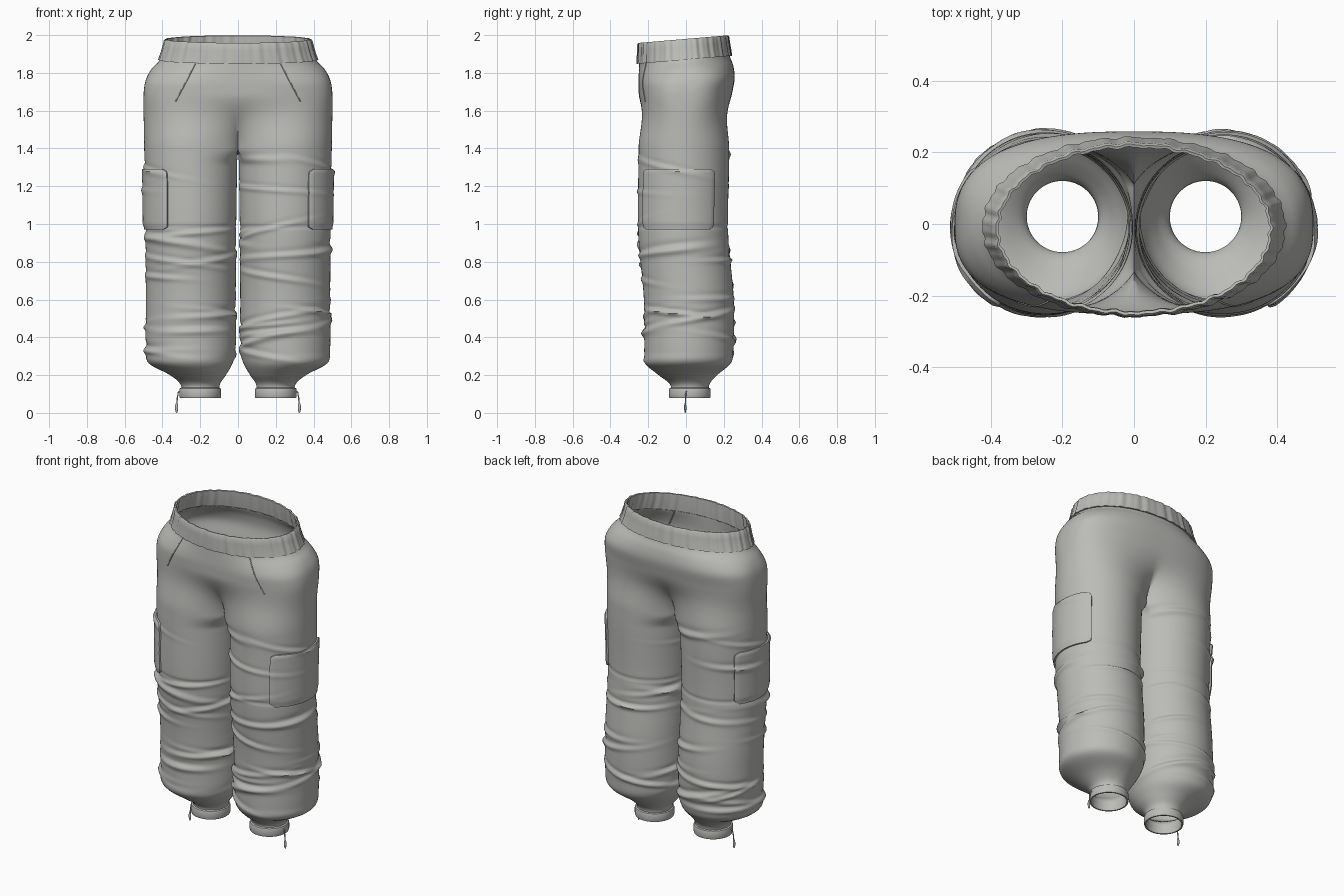
import bpy, bmesh, math, random
from mathutils import Vector

cube = bpy.data.objects.get("Cube")
if cube:
    bpy.data.objects.remove(cube, do_unlink=True)

fabric = bpy.data.materials.new("grey_fabric")
fabric.use_nodes = True
GREY = (0.5, 0.5, 0.48, 1)
fabric.diffuse_color = GREY
fabric.node_tree.nodes["Principled BSDF"].inputs["Base Color"].default_value = GREY

# Leg cross-sections: height, centre x, half width, centre y, half depth
SECTIONS = [
    (0.08, 0.2, 0.103, 0.02, 0.103), (0.15, 0.2, 0.104, 0.02, 0.104),
    (0.2, 0.212, 0.148, 0.01, 0.155), (0.26, 0.25, 0.22, 0.01, 0.225),
    (0.32, 0.25, 0.237, 0.015, 0.235), (0.6, 0.25, 0.238, 0.015, 0.238),
    (0.95, 0.25, 0.24, -0.015, 0.238), (1.3, 0.25, 0.245, -0.012, 0.24),
    (1.5, 0.25, 0.248, -0.01, 0.24), (1.68, 0.25, 0.25, -0.003, 0.247),
    (1.76, 0.245, 0.244, 0.003, 0.255), (1.82, 0.23, 0.228, 0, 0.25),
    (1.87, 0.207, 0.205, -0.008, 0.24), (1.98, 0.19, 0.19, -0.015, 0.232),
]
CROTCH = 1.4
EDGE = math.radians(150)      # where the outer arc of a leg meets the centre line


def smooth(lo, hi, v):
    v = min(1, max(0, (v - lo) / (hi - lo)))
    return v * v * (3 - 2 * v)


def slope(i):
    a, b = SECTIONS[max(i - 1, 0)], SECTIONS[min(i + 1, len(SECTIONS) - 1)]
    return [(q - p) / (b[0] - a[0]) for p, q in zip(a, b)]


def section(z):
    i = 0
    while i < len(SECTIONS) - 2 and z > SECTIONS[i + 1][0]:
        i += 1
    a, b, m, n = SECTIONS[i], SECTIONS[i + 1], slope(i), slope(i + 1)
    h = b[0] - a[0]
    u = (z - a[0]) / h
    e = u * u * (3 - 2 * u)
    return [a[k] * (1 - e) + b[k] * e
            + h * u * (1 - u) * ((1 - u) * m[k] - u * n[k]) for k in range(1, 5)]


# Cloth folds: low height, high height, count, strength
FOLD_BANDS = [(0.31, 0.54, 8, 0.014), (0.6, 0.72, 2, 0.01),
              (0.8, 0.97, 6, 0.012), (1.18, 1.36, 3, 0.011)]


def make_folds(seed):
    rng = random.Random(seed)
    folds = []
    for lo, hi, count, amp in FOLD_BANDS:
        for i in range(count):
            folds.append((lo + (hi - lo) * (i + rng.random()) / count,
                          rng.uniform(-math.pi, math.pi), rng.uniform(0.7, 1.4),
                          rng.uniform(-0.06, 0.06), amp * rng.uniform(0.6, 1.2),
                          rng.uniform(0.011, 0.018)))
    return folds


FOLDS = {1: make_folds(4), -1: make_folds(11)}


def fold_height(side, t, z):
    total = -0.005 * math.exp(-((z - 0.985) / 0.008) ** 2)   # knee seam
    for z0, t0, spread, tilt, amp, width in FOLDS[side]:
        if abs(z - z0) > 0.2:
            continue
        dt = (t - t0 + math.pi) % math.tau - math.pi
        d = (z - z0 - tilt * dt) / width
        if abs(d) < 4:
            ridge = math.exp(-d * d) - 0.45 * math.exp(-(d - 1.7) ** 2)
            total += amp * ridge * math.exp(-(dt / spread) ** 2)
    return total


def power(v, e):
    return math.copysign(abs(v) ** e, v)


def surface(side, t, z, off=0):
    """Point on the cloth; t = 0 faces outwards and t < 0 is the front."""
    t = (t + math.pi) % math.tau - math.pi
    cx, a, cy, b = section(z)
    pinch = min(1, (abs(t) / EDGE) ** 8) * smooth(1.31, CROTCH, z)
    hip = smooth(CROTCH, 1.7, z)
    s = max(-1, min(1, t / EDGE)) * math.pi / 2
    e = 1 - 0.25 * hip * (1 - smooth(1.74, 1.9, z))
    x = (cx + a * math.cos(t)) * (1 - pinch)
    y = b * math.sin(t)
    x += hip * ((cx + a) * power(math.cos(s), e) - x)
    y += hip * (b * power(math.sin(s), e) - y)
    if z < 1.5:
        off += fold_height(side, t, z) * (1 - pinch) * (1 - smooth(1.36, 1.5, z))
    ang = t + hip * (s - t)
    x = x + off * math.cos(ang)
    y = y + cy + off * math.sin(ang)
    if pinch < 0.3:
        x = max(x, 0.004)
    x = 0 if x < 1e-5 else x
    return Vector((side * x, y, z + 0.085 * y * smooth(1.6, 1.87, z)))


def finish(obj, angle=45):
    obj.data.materials.append(fabric)
    bpy.ops.object.select_all(action='DESELECT')
    obj.select_set(True)
    bpy.context.view_layer.objects.active = obj
    bpy.ops.object.shade_smooth_by_angle(angle=math.radians(angle))


def mesh_object(name, bm, angle=45):
    bmesh.ops.remove_doubles(bm, verts=bm.verts, dist=1e-5)
    mesh = bpy.data.meshes.new(name)
    bm.to_mesh(mesh)
    bm.free()
    obj = bpy.data.objects.new(name, mesh)
    bpy.context.collection.objects.link(obj)
    finish(obj, angle)


def skin(bm, rows, wrap, flip=False):
    for low, high in zip(rows, rows[1:]):
        count = min(len(low), len(high))
        for i in range(count if wrap else count - 1):
            j = (i + 1) % count
            quad = [low[i], low[j], high[j], high[i]]
            bm.faces.new(quad[::-1] if flip else quad)


def tube(name, points, radius):
    curve = bpy.data.curves.new(name, 'CURVE')
    curve.dimensions = '3D'
    curve.bevel_depth, curve.bevel_resolution = radius, 2
    spline = curve.splines.new('POLY')
    spline.points.add(len(points) - 1)
    for p, co in zip(spline.points, points):
        p.co = (*co, 1)
    curve.materials.append(fabric)
    bpy.context.collection.objects.link(bpy.data.objects.new(name, curve))


# Trouser body: two legs joined along the crotch, then the hips
OUTER, INNER, LEG_ROWS, HIP_ROWS = 96, 32, 130, 40
outer = [EDGE * (2 * i / OUTER - 1) for i in range(OUTER + 1)]
inner = [EDGE + (math.tau - 2 * EDGE) * i / INNER for i in range(1, INNER)]
bm = bmesh.new()
for side in (1, -1):
    legs = [[bm.verts.new(surface(side, t, 0.08 + (CROTCH - 0.08) * r / LEG_ROWS))
             for t in outer + inner] for r in range(LEG_ROWS + 1)]
    hips = [[bm.verts.new(surface(side, t, CROTCH + (1.9 - CROTCH) * r / HIP_ROWS))
             for t in outer] for r in range(1, HIP_ROWS + 1)]
    skin(bm, legs, True, side < 0)
    skin(bm, [legs[-1][:OUTER + 1]] + hips, False, side < 0)
mesh_object("trouser_body", bm, 70)

# Gathered elastic waistband
loop = [(1, t) for t in outer[:-1]] + [(-1, t) for t in outer[:0:-1]]
profile = [(1.872, -0.004), (1.87, 0.01), (1.9, 0.011), (1.94, 0.009), (1.97, 0.009),
           (1.98, 0.004), (1.978, -0.004), (1.93, -0.006), (1.875, -0.006)]
bm = bmesh.new()
rows = []
for z, off in profile:
    rows.append([bm.verts.new(surface(
        side, t, z, off + 0.0022 * (math.sin(i * 0.93) + math.sin(i * 1.57 + side))))
        for i, (side, t) in enumerate(loop)])
skin(bm, rows, True)
mesh_object("waistband", bm)

for side, label in ((1, "left"), (-1, "right")):
    # Cargo pocket with rounded corners, wrapped round the outside of the leg
    bm = bmesh.new()
    steps, radius, low, high = 28, 0.03, 0.97, 1.29
    grid = [0] + [i / steps for i in range(steps + 1)] + [1]
    last = len(grid) - 1
    rows = []
    for j, v in enumerate(grid):
        z = low + (high - low) * v
        d = radius - min(radius, z - low, high - z)
        inset = (radius - math.sqrt(max(0, radius ** 2 - d * d))) / 0.24
        t0, t1 = math.radians(-60) + inset, math.radians(42) - inset
        row = []
        for i, u in enumerate(grid):
            rim = min(i, j, last - i, last - j)
            off = (-0.008, 0.009, 0.014)[min(rim, 2)]
            row.append(bm.verts.new(surface(side, t0 + (t1 - t0) * u, z, off)))
        rows.append(row)
    skin(bm, rows, False, side < 0)
    mesh_object(label + "_cargo_pocket", bm)

    # Slanted hip pocket seam
    path = []
    for k in range(15):
        z, x = 1.65 + 0.22 * k / 14, 0.33 - 0.105 * k / 14
        a, b = -EDGE, 0
        for _ in range(30):
            m = (a + b) / 2
            if abs(surface(side, m, z).x) < x:
                a = m
            else:
                b = m
        path.append(surface(side, a, z))
    tube(label + "_hip_pocket_seam", path, 0.003)

    # Ankle cuff
    bm = bmesh.new()
    rows = []
    for r, z in ((0.1, 0.14), (0.1, 0.08), (0.108, 0.08), (0.111, 0.09),
                 (0.111, 0.12), (0.108, 0.13), (0.1, 0.134)):
        rows.append([bm.verts.new((side * 0.2 + r * math.cos(math.tau * i / 64),
                                   0.02 + r * math.sin(math.tau * i / 64), z))
                     for i in range(64)])
    skin(bm, rows, True)
    mesh_object(label + "_ankle_cuff", bm)

    # Drawstring and its toggle
    tube(label + "_drawstring", [(side * x, y, z) for x, y, z in (
        (0.305, 0.005, 0.115), (0.316, 0, 0.11), (0.321, -0.003, 0.08),
        (0.324, -0.003, 0.045))], 0.0035)
    bpy.ops.mesh.primitive_uv_sphere_add(segments=16, ring_count=10, radius=1,
                                         location=(side * 0.325, -0.004, 0.028))
    toggle = bpy.context.object
    toggle.name = label + "_toggle"
    toggle.scale = (0.008, 0.006, 0.028)
    finish(toggle)
